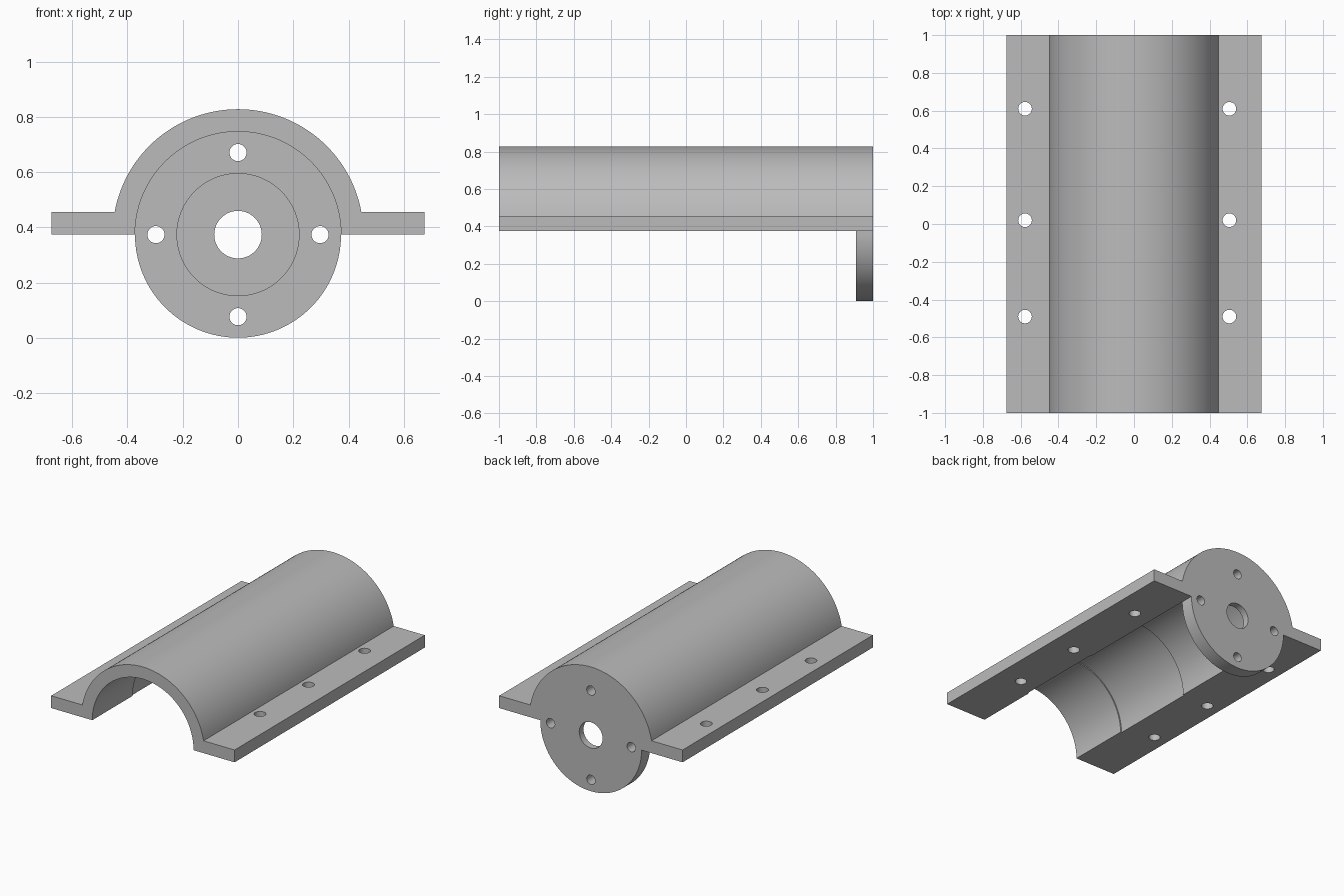
import bpy, bmesh, math
from mathutils import Matrix, Vector

cube = bpy.data.objects.get("Cube")
if cube:
    bpy.data.objects.remove(cube)

AXIS_Z = 0.374      # height of the bore axis and the flange underside
BORE, OUTER = 0.373, 0.454
FLANGE_X, FLANGE_TOP = 0.675, 0.456
PLATE_FRONT = 0.91
SEGMENTS = 128

gray = bpy.data.materials.new("plain gray")
gray.use_nodes = True
gray.diffuse_color = (0.5, 0.5, 0.5, 1)
gray.node_tree.nodes["Principled BSDF"].inputs["Base Color"].default_value = (0.5, 0.5, 0.5, 1)


def add_object(name, bm):
    bmesh.ops.recalc_face_normals(bm, faces=bm.faces)
    mesh = bpy.data.meshes.new(name)
    bm.to_mesh(mesh)
    bm.free()
    mesh.materials.append(gray)
    obj = bpy.data.objects.new(name, mesh)
    bpy.context.collection.objects.link(obj)
    return obj


def prism(name, profile, y0, y1):
    """Extrude an (x, z) outline along y."""
    bm = bmesh.new()
    face = bm.faces.new([bm.verts.new((x, y0, z)) for x, z in profile])
    moved = bmesh.ops.extrude_face_region(bm, geom=[face])["geom"]
    verts = [v for v in moved if isinstance(v, bmesh.types.BMVert)]
    bmesh.ops.translate(bm, verts=verts, vec=(0, y1 - y0, 0))
    return add_object(name, bm)


def arc(radius, start, end, steps):
    """Points of an arc about the bore axis."""
    angles = [start + (end - start) * i / steps for i in range(steps + 1)]
    return [(radius * math.cos(a), AXIS_Z + radius * math.sin(a)) for a in angles]


def disc(name, radius, y0, y1, x=0, z=0, steps=SEGMENTS):
    """Cylinder along y, offset from the bore axis."""
    ring = arc(radius, 0, 2 * math.pi, steps)[:-1]
    return prism(name, [(px + x, pz + z) for px, pz in ring], y0, y1)


def upright_pin(name, radius, x, y):
    bm = bmesh.new()
    bmesh.ops.create_cone(bm, cap_ends=True, segments=32, radius1=radius, radius2=radius,
                          depth=0.3, matrix=Matrix.Translation(Vector((x, y, 0.41))))
    return add_object(name, bm)


def combine(target, tool, operation):
    mod = target.modifiers.new(operation.lower(), "BOOLEAN")
    mod.operation, mod.solver, mod.object = operation, "EXACT", tool
    bpy.context.view_layer.objects.active = target
    bpy.ops.object.modifier_apply(modifier=mod.name)
    bpy.data.objects.remove(tool)


# Half-round shell with a mounting flange along each side
foot = math.asin((FLANGE_TOP - AXIS_Z) / OUTER)
outline = [(FLANGE_X, AXIS_Z), (FLANGE_X, FLANGE_TOP)]
outline += arc(OUTER, foot, math.pi - foot, SEGMENTS // 2)
outline += [(-FLANGE_X, FLANGE_TOP), (-FLANGE_X, AXIS_Z)]
outline += arc(BORE, math.pi, 0, SEGMENTS // 2)
housing = prism("half_tube_housing", outline, -1, 1)

# Shallow relief in the middle of the bore
combine(housing, disc("bore_relief", BORE + 0.008, -0.575, 0.03), "DIFFERENCE")

# Round end plate with front counterbore and centre hole
combine(housing, disc("end_plate", BORE, PLATE_FRONT, 1), "UNION")
combine(housing, disc("counterbore", 0.221, PLATE_FRONT - 0.05, PLATE_FRONT + 0.045), "DIFFERENCE")
combine(housing, disc("centre_hole", 0.086, 0.8, 1.1, steps=64), "DIFFERENCE")

# Four screw holes around the plate
for i in range(4):
    a = i * math.pi / 2
    hole = disc("plate_hole", 0.031, 0.8, 1.1, 0.297 * math.cos(a), 0.297 * math.sin(a), 32)
    combine(housing, hole, "DIFFERENCE")

# Three screw holes through each flange
for x in (-0.577, 0.505):
    for y in (-0.49, 0.02, 0.61):
        combine(housing, upright_pin("flange_hole", 0.036, x, y), "DIFFERENCE")

# Clear seams on flat faces, then smooth the curved ones
tidy = housing.modifiers.new("tidy", "DECIMATE")
tidy.decimate_type = "DISSOLVE"
tidy.angle_limit = math.radians(0.5)
bpy.ops.object.select_all(action="DESELECT")
housing.select_set(True)
bpy.context.view_layer.objects.active = housing
bpy.ops.object.modifier_apply(modifier=tidy.name)
bpy.ops.object.shade_smooth_by_angle(angle=math.radians(30))
